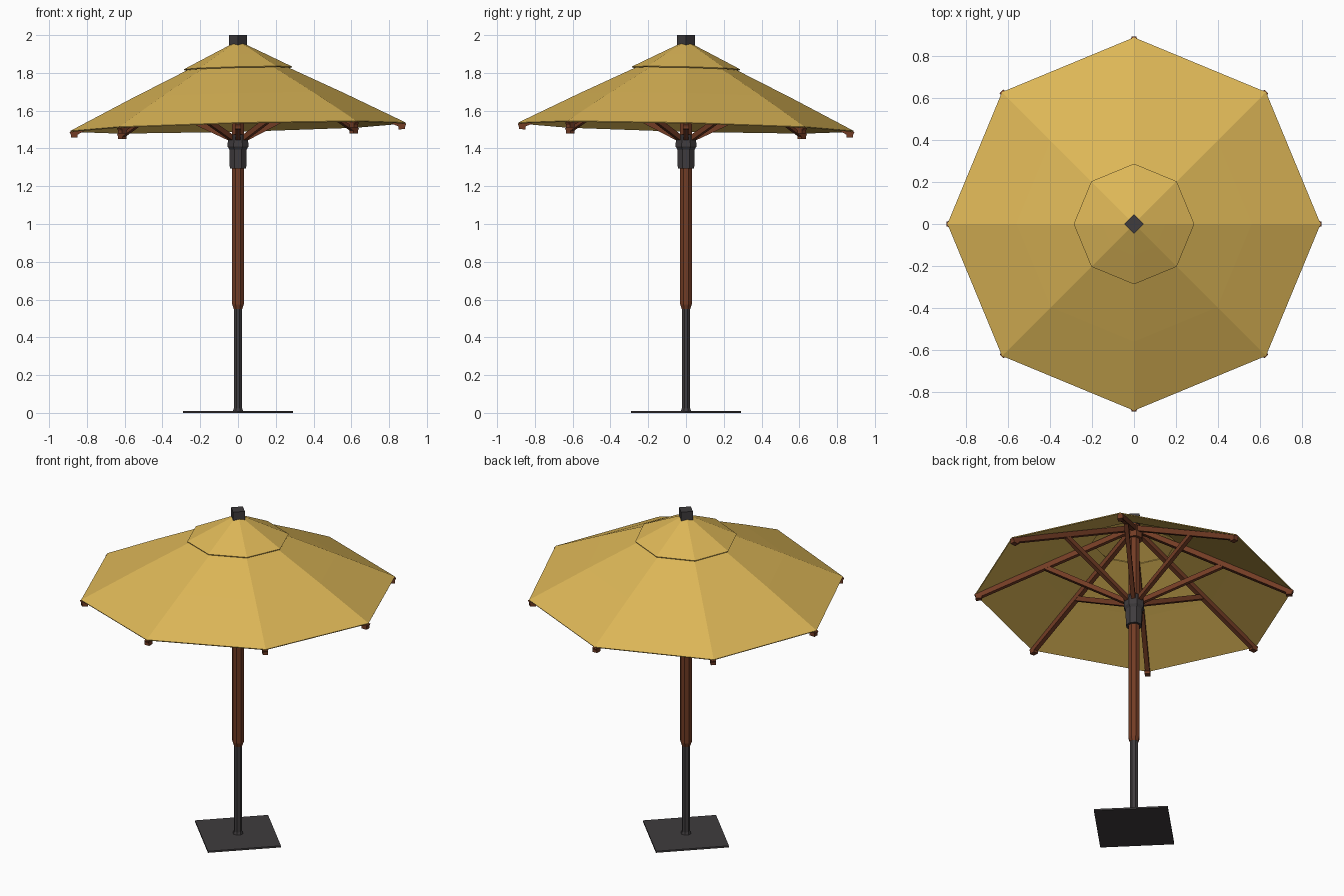
import bpy, bmesh, math
from mathutils import Vector, Matrix

if "Cube" in bpy.data.objects:
    bpy.data.objects.remove(bpy.data.objects["Cube"])


def material(name, rgb):
    m = bpy.data.materials.new(name)
    m.diffuse_color = (*rgb, 1)
    m.use_nodes = True
    m.node_tree.nodes["Principled BSDF"].inputs["Base Color"].default_value = m.diffuse_color
    return m


YELLOW = material("mustard_fabric", (0.72, 0.47, 0.095))
BROWN = material("brown_wood", (0.17, 0.045, 0.018))
BLACK = material("dark_metal", (0.05, 0.045, 0.048))


def make(name, bm, mat):
    bmesh.ops.recalc_face_normals(bm, faces=bm.faces)
    me = bpy.data.meshes.new(name)
    bm.to_mesh(me)
    bm.free()
    ob = bpy.data.objects.new(name, me)
    bpy.context.collection.objects.link(ob)
    me.materials.append(mat)
    return ob


def lean(r, a, z):
    """Point at radius r and angle a, on the slightly leaning canopy."""
    x, y = r * math.cos(a), r * math.sin(a)
    return Vector((x, y, z + 0.025 * (x - y)))


def lathe(name, profile, n, mat, caps=True, place=None, turn=0):
    """Rings of n sides stacked along a (radius, z) profile."""
    place = place or (lambda r, a, z: Vector((r * math.cos(a), r * math.sin(a), z)))
    bm = bmesh.new()
    rings = [[bm.verts.new(place(r, turn + 2 * math.pi * i / n, z)) for i in range(n)]
             for r, z in profile]
    for lo, hi in zip(rings, rings[1:]):
        for i in range(n):
            j = (i + 1) % n
            bm.faces.new((lo[i], lo[j], hi[j], hi[i]))
    if caps:
        bm.faces.new(rings[0])
        bm.faces.new(rings[-1])
    return make(name, bm, mat)


def beam(name, p, q, w, h, mat):
    """Rectangular bar from p to q."""
    d = q - p
    zax = d.normalized()
    xax = zax.cross(Vector((0, 0, 1))).normalized()
    yax = zax.cross(xax)
    rot = Matrix((xax, yax, zax)).transposed().to_4x4()
    bm = bmesh.new()
    bmesh.ops.create_cube(bm, size=1, matrix=Matrix.Translation((p + q) / 2) @ rot
                          @ Matrix.Diagonal((w, h, d.length, 1)))
    return make(name, bm, mat)


def cloth(name, profile):
    ob = lathe(name, profile, 8, YELLOW, caps=False, place=lean)
    s = ob.modifiers.new("thickness", "SOLIDIFY")
    s.thickness = 0.006
    s.offset = -1
    return ob


# Fabric: main canopy with an open centre, and the vent cap above it
cloth("canopy", [(0.888, 1.515), (0.56, 1.68), (0.24, 1.835)])
cloth("vent_cap", [(0.287, 1.826), (0.15, 1.895), (0.03, 1.955)])

# Ribs below the folds and struts up from the sliding hub
for i in range(8):
    a = i * math.pi / 4
    beam(f"rib_{i}", lean(0.04, a, 1.905), lean(0.885, a, 1.494), 0.026, 0.03, BROWN)
    start = Vector((0.045 * math.cos(a), 0.045 * math.sin(a), 1.455))
    beam(f"strut_{i}", start, lean(0.49, a, 1.675), 0.024, 0.028, BROWN)
    tip = lean(0.87, a, 1.492)
    beam(f"rib_tip_{i}", tip - lean(0.02, a, 0), tip + lean(0.015, a, 0), 0.03, 0.024, BROWN)

# Pole, hubs and finial
lathe("wood_pole", [(0.025, 0.55), (0.033, 0.575), (0.033, 1.95)], 8, BROWN, turn=math.pi / 8)
lathe("upper_hub", [(0.05, 1.85), (0.05, 1.92)], 8, BROWN, turn=math.pi / 8)
lathe("sliding_hub", [(0.047, 1.295), (0.05, 1.395), (0.06, 1.41), (0.056, 1.475)],
      8, BLACK, turn=math.pi / 8)
lathe("finial", [(0.047, 1.94), (0.047, 2.0)], 4, BLACK)

# Metal stand
lathe("base_tube", [(0.03, 0.008), (0.024, 0.025), (0.024, 0.56)], 8, BLACK, turn=math.pi / 8)
lathe("base_plate", [(0.292, 0.0), (0.292, 0.01)], 4, BLACK)
